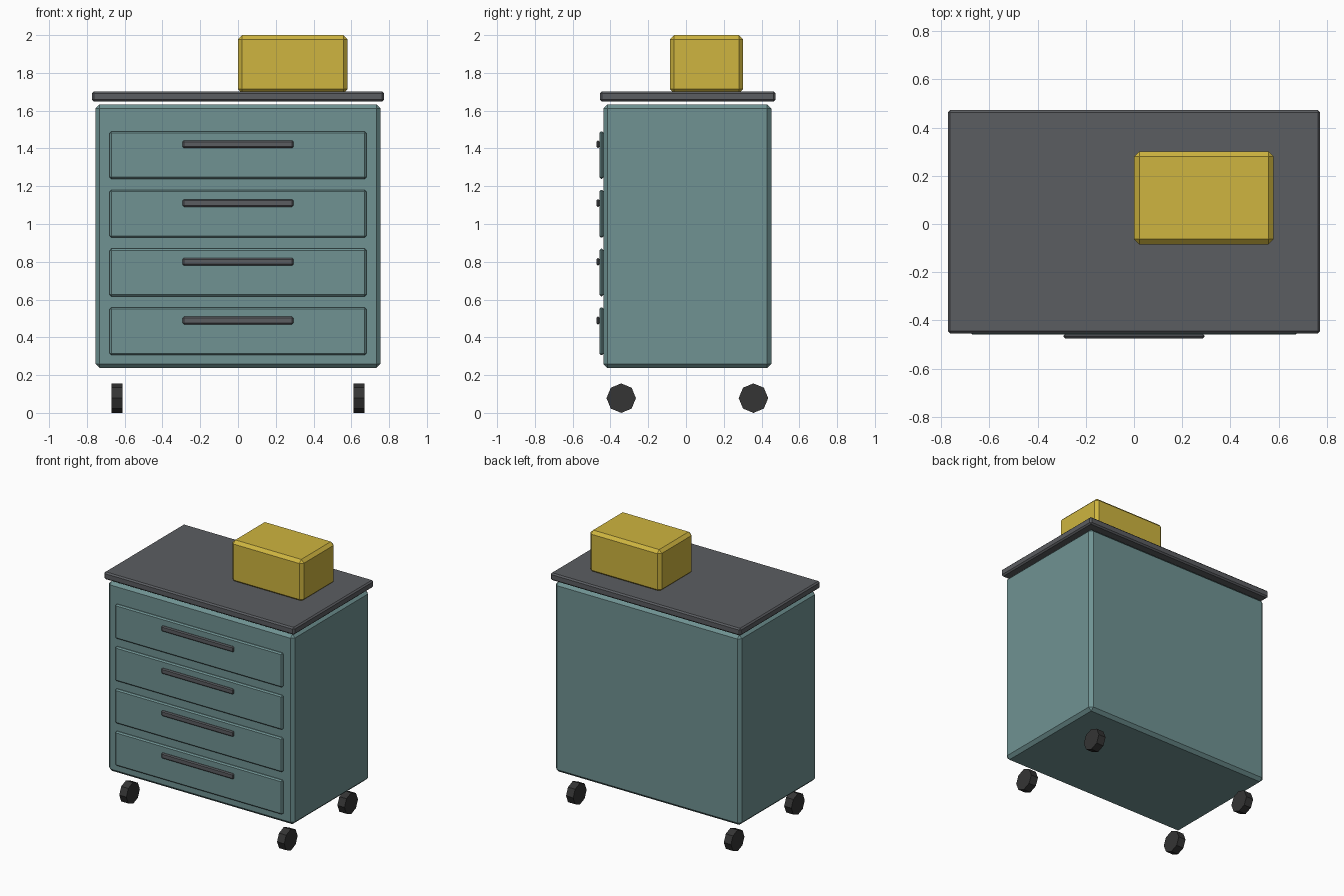
import bpy
import math

if "Cube" in bpy.data.objects:
    bpy.data.objects.remove(bpy.data.objects["Cube"])


def material(name, rgb):
    m = bpy.data.materials.new(name)
    m.diffuse_color = (*rgb, 1)
    m.use_nodes = True
    m.node_tree.nodes["Principled BSDF"].inputs["Base Color"].default_value = m.diffuse_color
    return m


TEAL = material("teal_paint", (0.16, 0.29, 0.29))
DARK = material("dark_grey", (0.105, 0.11, 0.12))
RUBBER = material("black_rubber", (0.035, 0.035, 0.035))
YELLOW = material("yellow_paint", (0.62, 0.46, 0.05))


def box(name, lo, hi, bevel, mat):
    """Chamfered box spanning two opposite corners."""
    bpy.ops.mesh.primitive_cube_add(
        size=1, location=[(a + b) / 2 for a, b in zip(lo, hi)])
    ob = bpy.context.object
    ob.name = name
    ob.scale = [b - a for a, b in zip(lo, hi)]
    bpy.ops.object.transform_apply(location=False, rotation=False, scale=True)
    mod = ob.modifiers.new("chamfer", 'BEVEL')
    mod.width = bevel
    mod.segments = 1
    ob.data.materials.append(mat)
    return ob


# Cabinet body and worktop (small gap between them)
box("cabinet_body", (-0.755, -0.438, 0.238), (0.755, 0.452, 1.633), 0.022, TEAL)
box("worktop", (-0.773, -0.455, 1.648), (0.773, 0.473, 1.702), 0.01, DARK)

# Four drawer fronts with bar handles
for i in range(4):
    z = 0.432 + i * 0.311
    box(f"drawer_front_{i + 1}", (-0.68, -0.459, z - 0.126),
        (0.68, -0.435, z + 0.126), 0.009, TEAL)
    zh = z + 0.057
    box(f"drawer_handle_{i + 1}", (-0.293, -0.475, zh - 0.02),
        (0.293, -0.457, zh + 0.02), 0.007, DARK)

# Box resting on the worktop
box("top_box", (0.0, -0.085, 1.692), (0.58, 0.302, 2.0), 0.022, YELLOW)

# Low-poly caster wheels
R = 0.078
for sx, side in ((-1, "left"), (1, "right")):
    for y, end in ((-0.343, "front"), (0.357, "back")):
        bpy.ops.mesh.primitive_cylinder_add(
            vertices=8, radius=R, depth=0.058,
            location=(sx * 0.641, y, R), rotation=(0, math.pi / 2, 0))
        wheel = bpy.context.object
        wheel.name = f"{end}_{side}_wheel"
        wheel.data.materials.append(RUBBER)
